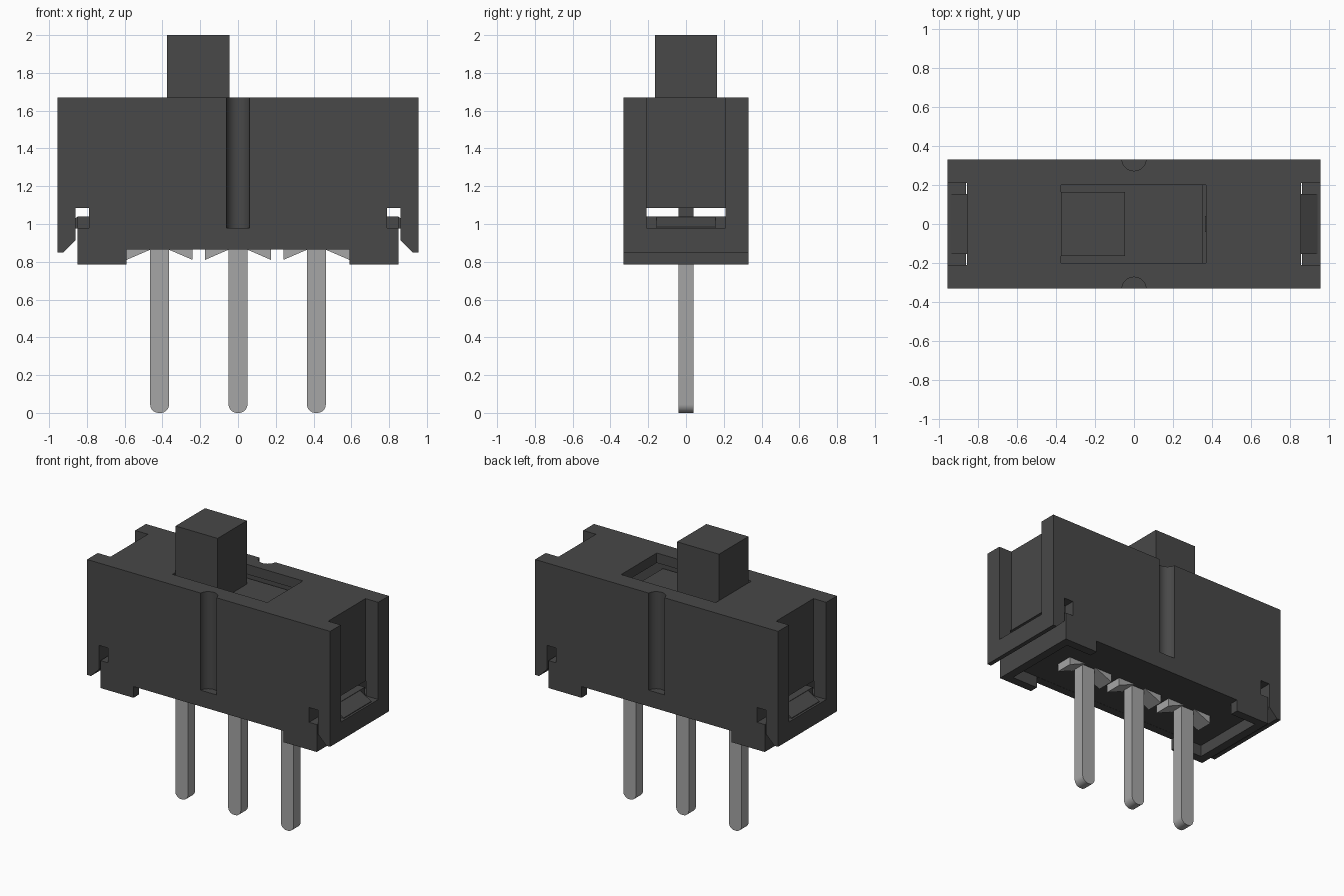
import bpy
import bmesh
import math

if "Cube" in bpy.data.objects:
    bpy.data.objects.remove(bpy.data.objects["Cube"], do_unlink=True)


def material(name, value):
    mat = bpy.data.materials.new(name)
    mat.use_nodes = True
    colour = (value, value, value, 1)
    mat.diffuse_color = colour
    mat.node_tree.nodes["Principled BSDF"].inputs["Base Color"].default_value = colour
    return mat


plastic = material("dark grey plastic", 0.065)
metal = material("light grey metal", 0.38)


def prism(name, outline, y0, y1, mat=None):
    """Extrude an x-z outline from y0 to y1."""
    bm = bmesh.new()
    face = bm.faces.new([bm.verts.new((x, y0, z)) for x, z in outline])
    ext = bmesh.ops.extrude_face_region(bm, geom=[face])["geom"]
    bmesh.ops.translate(bm, vec=(0, y1 - y0, 0),
                        verts=[v for v in ext if isinstance(v, bmesh.types.BMVert)])
    bmesh.ops.recalc_face_normals(bm, faces=bm.faces)
    mesh = bpy.data.meshes.new(name)
    bm.to_mesh(mesh)
    bm.free()
    obj = bpy.data.objects.new(name, mesh)
    bpy.context.collection.objects.link(obj)
    if mat:
        mesh.materials.append(mat)
    return obj


def box(name, x0, x1, y0, y1, z0, z1, mat=None):
    return prism(name, [(x0, z0), (x1, z0), (x1, z1), (x0, z1)], y0, y1, mat)


def smooth(obj):
    bpy.ops.object.select_all(action="DESELECT")
    obj.select_set(True)
    bpy.context.view_layer.objects.active = obj
    bpy.ops.object.shade_smooth_by_angle(angle=math.radians(35))


def cut(obj, cutters):
    """Subtract the cutters, bake the result and remove them."""
    for cutter in cutters:
        mod = obj.modifiers.new("cut", "BOOLEAN")
        mod.operation = "DIFFERENCE"
        mod.solver = "EXACT"
        mod.object = cutter
    graph = bpy.context.evaluated_depsgraph_get()
    mesh = bpy.data.meshes.new_from_object(obj.evaluated_get(graph))
    obj.modifiers.clear()
    obj.data = mesh
    for cutter in cutters:
        bpy.data.objects.remove(cutter, do_unlink=True)


# Housing: side silhouette with feet, snap notches and chamfered end skirts
half = [(0.59, 0.865), (0.59, 0.785), (0.85, 0.785), (0.85, 0.98), (0.79, 0.98),
        (0.79, 1.085), (0.86, 1.085), (0.86, 0.915), (0.925, 0.85), (0.955, 0.85),
        (0.955, 1.67)]
outline = half + [(-x, z) for x, z in reversed(half)]
housing = prism("housing", outline, -0.33, 0.33, plastic)

# Hollow inside, lever window, underside pocket, end recesses and side grooves
cutters = [
    box("cavity_cutter", -0.8, 0.8, -0.25, 0.25, 1.04, 1.6),
    box("window_cutter", -0.375, 0.37, -0.2, 0.2, 1.5, 1.8),
    box("underside_cutter", -0.79, 0.79, -0.27, 0.27, 0.7, 0.866),
]
for s in (-1, 1):
    x0, x1 = sorted((s * 0.855, s * 1.1))
    cutters.append(box("recess_cutter", x0, x1, -0.21, 0.21, 0.98, 1.8))
    bpy.ops.mesh.primitive_cylinder_add(vertices=32, radius=0.0625, depth=0.82,
                                        location=(0, s * 0.335, 1.39))
    cutters.append(bpy.context.object)
cut(housing, cutters)
smooth(housing)

# Snap clips at both ends
for side, s in (("left", 1), ("right", -1)):
    x0, x1 = sorted((s * 0.79, s * 0.85))
    box(side + "_clip_base", x0, x1, -0.21, 0.21, 0.97, 1.04, plastic)
    prism(side + "_clip_ramp",
          [(s * 0.845, 0.975), (s * 0.94, 0.975), (s * 0.94, 0.985), (s * 0.845, 1.04)],
          -0.155, 0.155, plastic)

# Sliding lever: plate under the window and square knob
box("slider_plate", -0.77, 0.35, -0.24, 0.24, 1.45, 1.55, plastic)
box("slider_knob", -0.375, -0.045, -0.165, 0.165, 1.5, 2.0, plastic)

# Three terminals with rounded tips and wedge barbs
r = 0.045
for name, cx in (("right", -0.415), ("middle", 0), ("left", 0.415)):
    tip = []
    for side, start in ((-1, 180), (1, 270)):
        for i in range(9):
            a = math.radians(start + i * 90 / 8)
            tip.append((cx + side * (0.05 - r) + r * math.cos(a), r + r * math.sin(a)))
    pin = prism(name + "_terminal", tip + [(cx + 0.05, 0.9), (cx - 0.05, 0.9)],
                -0.04, 0.04, metal)
    smooth(pin)
    for s in (-1, 1):
        prism(name + "_terminal_barb",
              [(cx + s * 0.04, 0.868), (cx + s * 0.175, 0.81), (cx + s * 0.175, 0.868)],
              -0.06, 0.06, metal)
    box(name + "_contact_post", cx - 0.05, cx + 0.05, -0.04, 0.04, 1.03, 1.12, plastic)
